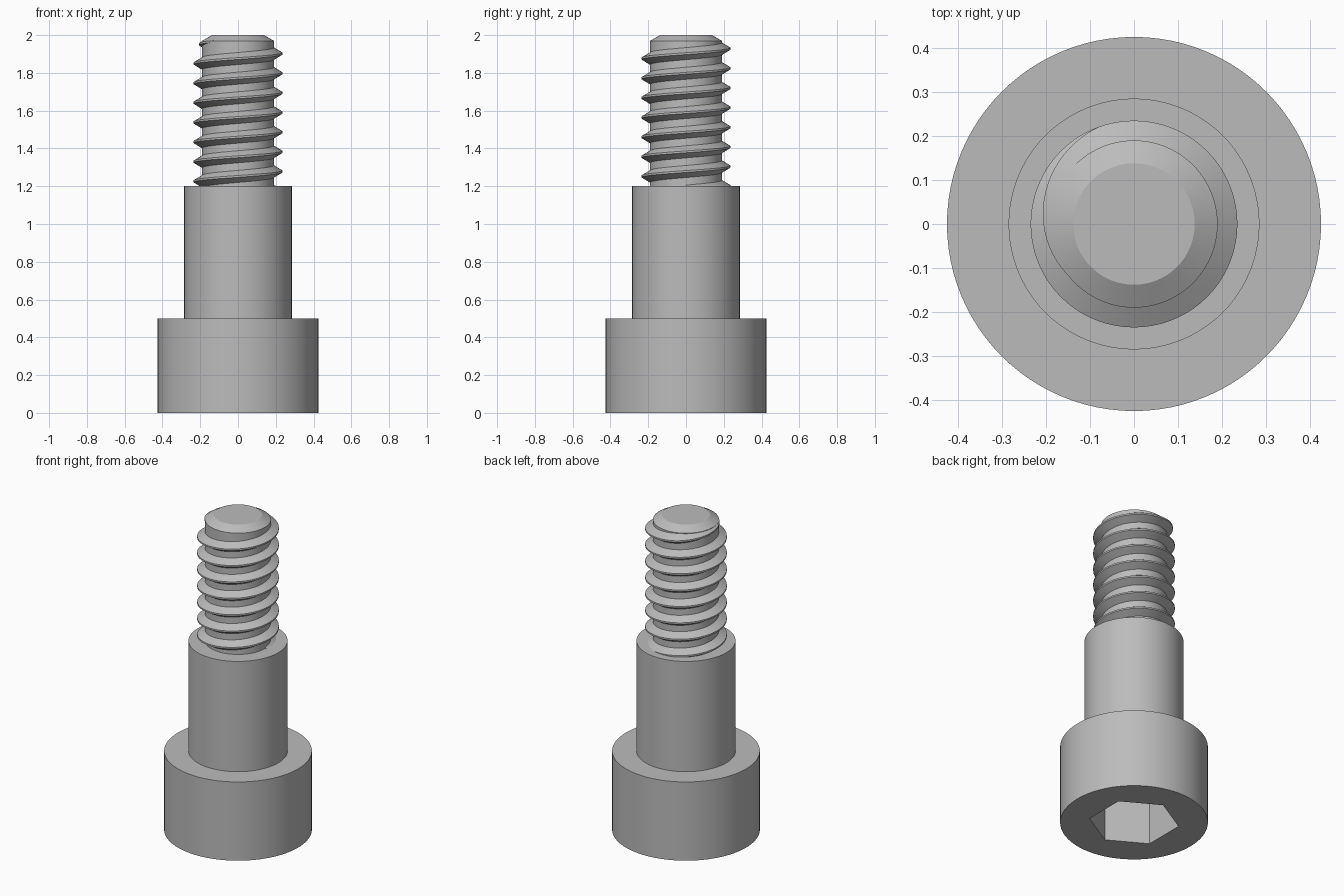
import bpy, bmesh, math

cube = bpy.data.objects.get("Cube")
if cube:
    bpy.data.objects.remove(cube, do_unlink=True)

SIDES = 96
steel = bpy.data.materials.new("grey steel")
steel.use_nodes = True
GREY = (0.5, 0.5, 0.5, 1)
steel.diffuse_color = GREY
steel.node_tree.nodes["Principled BSDF"].inputs["Base Color"].default_value = GREY


def loft(name, rings, wrap=True, sharp=25):
    """Skin a list of point rings with quads and cap both ends."""
    bm = bmesh.new()
    rows = [[bm.verts.new(p) for p in ring] for ring in rings]
    n = len(rows[0])
    for a, b in zip(rows, rows[1:]):
        for i in range(n):
            j = (i + 1) % n
            bm.faces.new((a[i], a[j], b[j], b[i]))
    if wrap:
        bm.faces.new(rows[0])
        bm.faces.new(rows[-1])
    bmesh.ops.recalc_face_normals(bm, faces=bm.faces)
    mesh = bpy.data.meshes.new(name)
    bm.to_mesh(mesh)
    bm.free()
    mesh.materials.append(steel)
    obj = bpy.data.objects.new(name, mesh)
    bpy.context.collection.objects.link(obj)
    bpy.context.view_layer.objects.active = obj
    obj.select_set(True)
    bpy.ops.object.shade_smooth_by_angle(angle=math.radians(sharp))
    obj.select_set(False)
    return obj


def ring(radius, z, hexagon=False):
    pts = []
    for i in range(SIDES):
        a = math.tau * i / SIDES
        r = radius
        if hexagon:  # corners on the y axis
            off = a % (math.pi / 3)
            off = min(off, math.pi / 3 - off)
            r = radius * math.cos(math.pi / 6) / math.cos(off)
        pts.append((r * math.cos(a), r * math.sin(a), z))
    return pts


# Head with hexagonal socket in its underside
HEX = 0.26
loft("head", [ring(HEX, 0.3, True), ring(HEX, 0, True),
              ring(0.425, 0), ring(0.425, 0.5)])

# Smooth shoulder
loft("shoulder", [ring(0.285, 0.5), ring(0.285, 1.2)])

# Thread core with chamfered tip
loft("thread_core", [ring(0.19, 1.2), ring(0.19, 1.97), ring(0.138, 2)])

# Right-handed helical ridge that runs out near the tip
PITCH, CREST_Z = 0.104, 1.902
STEPS = 72
START, FADE, END = -7 * STEPS, round(0.3 * STEPS), round(0.62 * STEPS)
sections = []
for k in range(START, END + 1):
    a = math.tau * k / STEPS
    z = CREST_Z + PITCH * k / STEPS
    f = 1 - max(0, (k - FADE) / (END - FADE))
    tip = 0.187 + 0.048 * f
    base, flat = 0.006 + 0.029 * f, 0.005
    profile = [(0.185, -base), (tip, -flat), (tip, flat), (0.185, base)]
    sections.append([(r * math.cos(a), r * math.sin(a), z + h) for r, h in profile])
loft("thread", sections)
